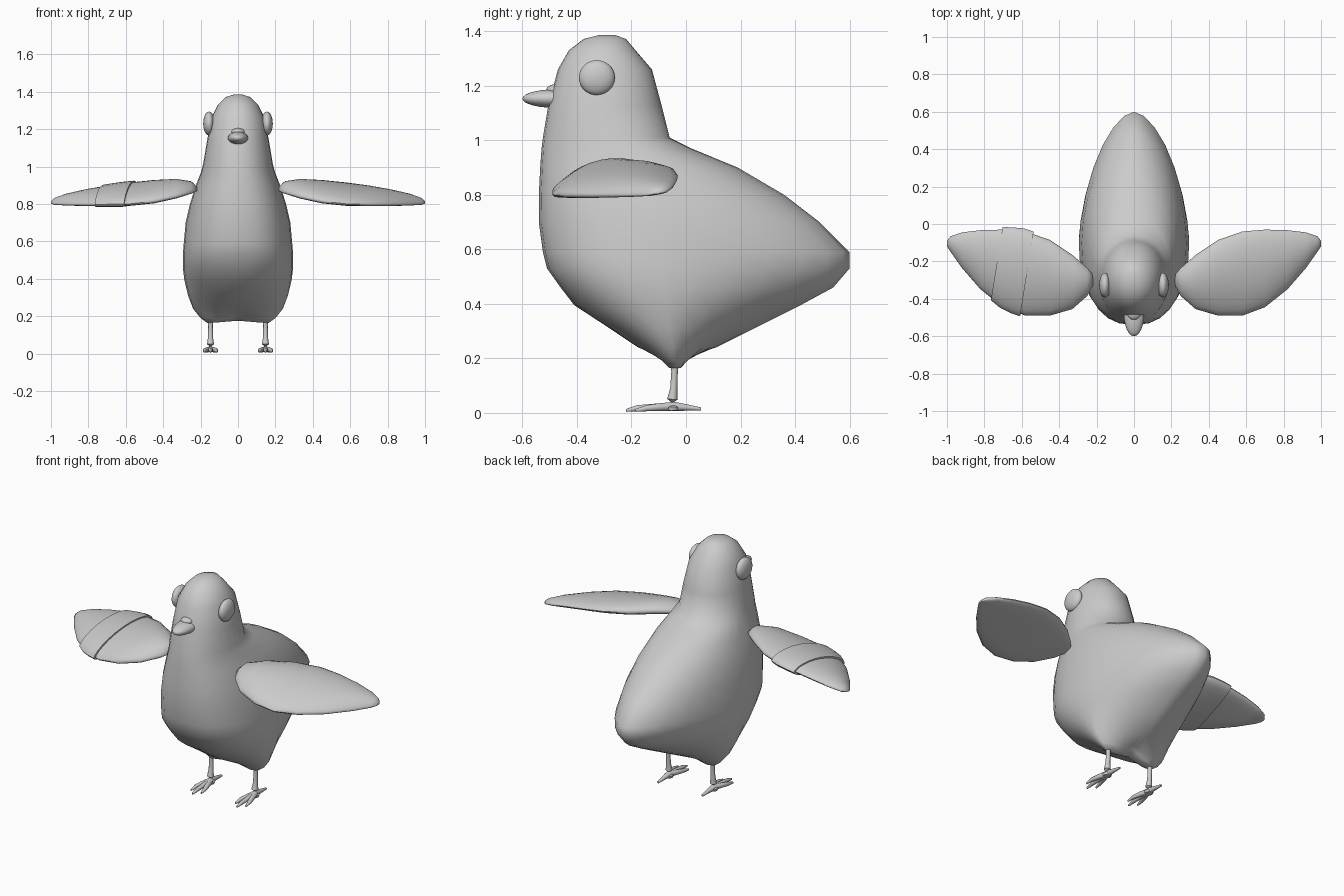
import bpy, bmesh, math
from mathutils import Vector

if "Cube" in bpy.data.objects:
    bpy.data.objects.remove(bpy.data.objects["Cube"])

grey = bpy.data.materials.new("soft grey")
grey.diffuse_color = (0.6, 0.6, 0.6, 1)
grey.use_nodes = True
grey.node_tree.nodes["Principled BSDF"].inputs["Base Color"].default_value = grey.diffuse_color


def finish(name, bm, angle=60):
    bmesh.ops.recalc_face_normals(bm, faces=bm.faces)
    me = bpy.data.meshes.new(name)
    bm.to_mesh(me)
    bm.free()
    ob = bpy.data.objects.new(name, me)
    bpy.context.collection.objects.link(ob)
    me.materials.append(grey)
    bpy.ops.object.select_all(action='DESELECT')
    ob.select_set(True)
    bpy.context.view_layer.objects.active = ob
    bpy.ops.object.shade_smooth_by_angle(angle=math.radians(angle))
    return ob


def loft(bm, rings):
    """Skin a list of equal rings and close both ends with a fan."""
    vs = [[bm.verts.new(p) for p in r] for r in rings]
    n = len(vs[0])
    for a, b in zip(vs, vs[1:]):
        for i in range(n):
            j = (i + 1) % n
            bm.faces.new((a[i], a[j], b[j], b[i]))
    for r in (vs[0], vs[-1]):
        c = bm.verts.new(sum((v.co for v in r), Vector()) / n)
        for i in range(n):
            bm.faces.new((r[i], r[(i + 1) % n], c))


def spow(v, e):
    return math.copysign(abs(v) ** e, v)


# Body and head: plan sections (z, front y, back y, half width, widest y, front power, back power)
sections = [
    (0.165, -0.075, -0.005, 0.165, -0.04, 2, 2),
    (0.19, -0.10, 0.02, 0.20, -0.04, 2, 1.8),
    (0.24, -0.175, 0.11, 0.24, -0.05, 2, 1.4),
    (0.31, -0.28, 0.25, 0.267, -0.06, 2, 1.4),
    (0.395, -0.41, 0.42, 0.287, -0.07, 2.1, 1.5),
    (0.46, -0.46, 0.54, 0.295, -0.08, 2.3, 1.55),
    (0.53, -0.51, 0.60, 0.295, -0.10, 2.4, 1.65),
    (0.59, -0.525, 0.60, 0.29, -0.10, 2.4, 1.7),
    (0.70, -0.54, 0.49, 0.28, -0.10, 2.4, 1.8),
    (0.80, -0.54, 0.36, 0.257, -0.13, 2.4, 1.9),
    (0.90, -0.535, 0.19, 0.225, -0.18, 2.3, 2),
    (0.97, -0.53, 0.02, 0.198, -0.23, 2.2, 2),
    (1.01, -0.525, -0.06, 0.187, -0.28, 2.1, 2),
    (1.13, -0.505, -0.09, 0.167, -0.29, 2.1, 2.1),
    (1.26, -0.47, -0.125, 0.143, -0.30, 2.1, 2.1),
    (1.33, -0.43, -0.185, 0.108, -0.30, 2, 2),
    (1.372, -0.375, -0.22, 0.065, -0.30, 2, 2),
    (1.386, -0.32, -0.26, 0.02, -0.29, 2, 2),
]
rings = []
for z, yf, yb, hw, yc, nf, nb in sections:
    ring = []
    for i in range(28):
        a = math.tau * i / 28
        c, s = math.cos(a), math.sin(a)
        n, reach = (nb, yb - yc) if c > 0 else (nf, yc - yf)
        x = hw * spow(s, 2 / n)
        # raise the belly between the two thighs
        lift = max(0, 1 - abs(x) / 0.13) * max(0, (0.24 - z) / 0.075) * 0.04
        ring.append(Vector((x, yc + reach * spow(c, 2 / n), z + lift)))
    rings.append(ring)
bm = bmesh.new()
loft(bm, rings)
finish("body", bm)


def ellipsoid(name, centre, radii):
    bm = bmesh.new()
    bmesh.ops.create_uvsphere(bm, u_segments=24, v_segments=14, radius=1)
    for v in bm.verts:
        v.co = Vector(centre) + Vector(p * q for p, q in zip(v.co, radii))
    return finish(name, bm)


# Beak with the small bump above it
ellipsoid("beak", (0, -0.48, 1.153), (0.054, 0.12, 0.034))
ellipsoid("beak_bump", (0, -0.475, 1.185), (0.036, 0.037, 0.021))

# Wing stations: x, front y, back y, front z, back z, half thickness
stations = [
    (0.22, -0.33, -0.27, 0.875, 0.885, 0.010),
    (0.25, -0.385, -0.235, 0.87, 0.90, 0.028),
    (0.33, -0.455, -0.165, 0.85, 0.91, 0.040),
    (0.45, -0.49, -0.085, 0.825, 0.905, 0.044),
    (0.58, -0.49, -0.04, 0.81, 0.895, 0.042),
    (0.70, -0.445, -0.03, 0.807, 0.88, 0.038),
    (0.82, -0.35, -0.033, 0.805, 0.86, 0.032),
    (0.92, -0.235, -0.045, 0.805, 0.838, 0.025),
    (0.98, -0.15, -0.065, 0.805, 0.82, 0.016),
    (1.00, -0.12, -0.09, 0.806, 0.81, 0.006),
]


def wing_point(x, a, grow=0.0):
    for p, q in zip(stations, stations[1:]):
        if x <= q[0]:
            break
    t = (x - p[0]) / (q[0] - p[0])
    _, yf, yb, zf, zb, th = [u + (v - u) * t for u, v in zip(p, q)]
    c, s = math.cos(a), math.sin(a)
    y = (yf + yb) / 2 + ((yb - yf) / 2 + grow) * c
    z = (zf + zb) / 2 + (zb - zf) / 2 * c + (th + grow * 0.6) * s + 0.45 * th * (s * s - 0.5)
    return Vector((x, y, z))


def slanted(xb, a, grow):
    x = xb
    for _ in range(12):
        x = xb - 0.16 * wing_point(x, a, grow).y
    return wing_point(x, a, grow)


angles = [math.tau * i / 24 for i in range(24)]


def mirror(points, side):
    return [Vector((p.x * side, p.y, p.z)) for p in points]


def tube(bm, path):
    """Tapered tube through (x, y, z, radius) points."""
    pts = [Vector(p[:3]) for p in path]
    rings = []
    for i, p in enumerate(pts):
        d = pts[min(i + 1, len(pts) - 1)] - pts[max(i - 1, 0)]
        rot = d.to_track_quat('Z', 'X')
        rings.append([p + rot @ Vector((math.cos(a), math.sin(a), 0)) * path[i][3]
                      for a in angles[::2]])
    loft(bm, rings)


for side, label in ((1, "left"), (-1, "right")):
    ellipsoid(label + "_eye", (0.155 * side, -0.327, 1.23), (0.031, 0.066, 0.064))

    # Wing
    bm = bmesh.new()
    loft(bm, [mirror([wing_point(s[0], a) for a in angles], side) for s in stations])
    finish(label + "_wing", bm)

    # Leg with three front toes and a back toe
    bm = bmesh.new()
    x = 0.147 * side
    tube(bm, [(x, -0.04, 0.20, 0.016), (x, -0.042, 0.15, 0.012), (x, -0.045, 0.09, 0.013),
              (x, -0.05, 0.05, 0.019), (x, -0.05, 0.022, 0.026), (x, -0.05, 0.008, 0.022)])
    for dx, y in ((-0.034, -0.185), (0, -0.22), (0.034, -0.185)):
        tube(bm, [(x, -0.045, 0.024, 0.016), (x + dx * 0.5, -0.10, 0.021, 0.014),
                  (x + dx * 0.9, y + 0.04, 0.017, 0.011), (x + dx, y, 0.009, 0.005)])
    tube(bm, [(x, -0.05, 0.024, 0.018), (x, 0.0, 0.02, 0.012), (x, 0.055, 0.014, 0.006)])
    finish(label + "_leg", bm)

# Bandage wrapped at a slant round one wing
bm = bmesh.new()
wrap = [(0.53, -0.005), (0.53, 0.014), (0.585, 0.016), (0.645, 0.016), (0.70, 0.014), (0.70, -0.005)]
loft(bm, [mirror([slanted(xb, a, g) for a in angles], -1) for xb, g in wrap])
finish("wing_bandage", bm, 40)
